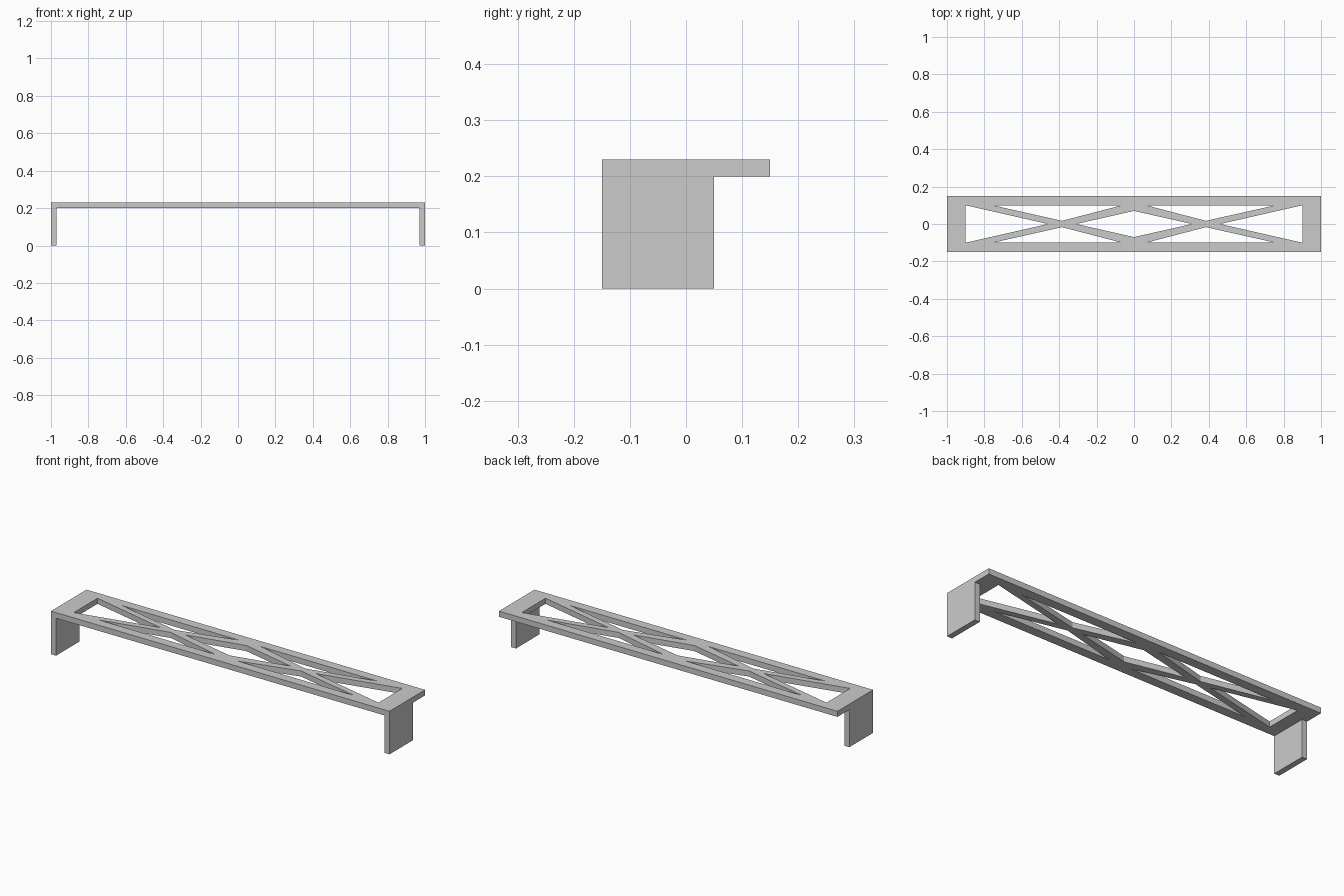
import bpy

cube = bpy.data.objects.get("Cube")
if cube:
    bpy.data.objects.remove(cube, do_unlink=True)

grey = bpy.data.materials.new("plain grey")
grey.use_nodes = True
colour = (0.6, 0.6, 0.6, 1)
grey.diffuse_color = colour
grey.node_tree.nodes["Principled BSDF"].inputs["Base Color"].default_value = colour

THICK = 0.03
LEG_H = 0.2


def mirror(points, sx, sy):
    return [(x * sx, y * sy) for x, y in points]


# Outline of the deck and its truss openings
end_opening = [(0.9, 0.1), (0.9, -0.1), (0.46, 0)]
side_opening = [(0.755, 0.1), (0.065, 0.1), (0.385, 0.017)]
loops = [
    [(-1, -0.15), (1, -0.15), (1, 0.15), (-1, 0.15)],
    [(-0.31, 0), (0, 0.07), (0.31, 0), (0, -0.07)],
]
for sx in (-1, 1):
    loops.append(mirror(end_opening, sx, 1))
    for sy in (-1, 1):
        loops.append(mirror(side_opening, sx, sy))

# Deck plate, filled between the loops and given thickness
curve = bpy.data.curves.new("truss_deck", "CURVE")
curve.dimensions = "2D"
curve.fill_mode = "BOTH"
curve.extrude = THICK / 2
for loop in loops:
    spline = curve.splines.new("POLY")
    spline.points.add(len(loop) - 1)
    for point, (x, y) in zip(spline.points, loop):
        point.co = (x, y, 0, 1)
    spline.use_cyclic_u = True
curve.materials.append(grey)
deck = bpy.data.objects.new("truss_deck", curve)
deck.location.z = LEG_H + THICK / 2
bpy.context.collection.objects.link(deck)
bpy.ops.object.select_all(action="DESELECT")
deck.select_set(True)
bpy.context.view_layer.objects.active = deck
bpy.ops.object.convert(target="MESH")
bpy.ops.object.shade_flat()

# Leg panels at both ends, flush with the front edge
for name, side in (("left_leg", 1), ("right_leg", -1)):
    bpy.ops.mesh.primitive_cube_add(
        size=1, location=(side * (1 - THICK / 2), -0.05, LEG_H / 2))
    leg = bpy.context.object
    leg.name = name
    leg.scale = (THICK, 0.2, LEG_H)
    leg.data.materials.append(grey)
